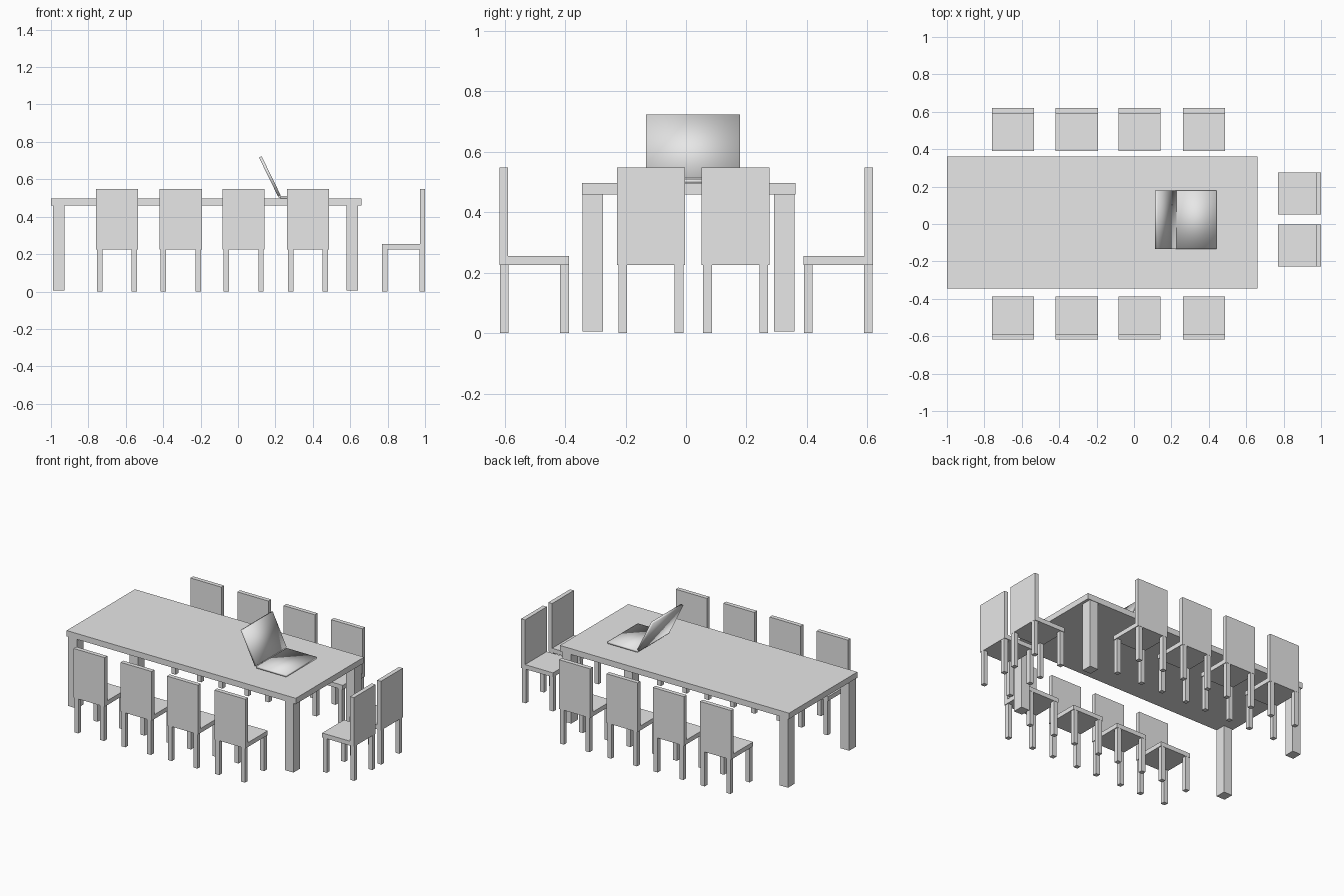
import bpy
import bmesh
import math
from mathutils import Matrix, Vector

default = bpy.data.objects.get("Cube")
if default:
    bpy.data.objects.remove(default, do_unlink=True)

grey = bpy.data.materials.new("plain grey")
grey.use_nodes = True
GREY = (0.8, 0.8, 0.8, 1)
grey.diffuse_color = GREY
grey.node_tree.nodes["Principled BSDF"].inputs["Base Color"].default_value = GREY


def add_box(bm, low, high):
    """Add a box spanning two opposite corners."""
    low, high = Vector(low), Vector(high)
    size = Matrix.Diagonal((*(high - low), 1))
    bmesh.ops.create_cube(bm, size=1, matrix=Matrix.Translation((low + high) / 2) @ size)


def make_mesh(name, bm, smooth=False):
    bmesh.ops.recalc_face_normals(bm, faces=bm.faces)
    for face in bm.faces:
        face.smooth = smooth
    mesh = bpy.data.meshes.new(name)
    bm.to_mesh(mesh)
    bm.free()
    mesh.materials.append(grey)
    return mesh


def place(name, mesh, location=(0, 0, 0), turn=0):
    obj = bpy.data.objects.new(name, mesh)
    obj.location = location
    obj.rotation_euler.z = turn
    bpy.context.collection.objects.link(obj)
    return obj


def box_object(name, low, high, smooth=False):
    bm = bmesh.new()
    add_box(bm, low, high)
    return place(name, make_mesh(name, bm, smooth))


# Table top and four square legs
box_object("table_top", (-1, -0.345, 0.459), (0.66, 0.362, 0.497))
for side, x in (("right", -0.99), ("left", 0.58)):
    for end, y in (("front", -0.343), ("back", 0.291)):
        box_object(f"table_leg_{end}_{side}", (x, y, 0.005), (x + 0.062, y + 0.068, 0.459))

# One chair, facing +y, shared by every seat place
W, D = 0.1125, 0.115
BACK, LEG = 0.028, 0.029
SEAT_LOW, SEAT_HIGH, TOP = 0.226, 0.255, 0.548
bm = bmesh.new()
add_box(bm, (-W, -D, SEAT_LOW), (W, -D + BACK, TOP))
add_box(bm, (-W, -D + BACK, SEAT_LOW), (W, D, SEAT_HIGH))
for x in (-W + 0.005, W - 0.005 - LEG):
    for y in (-D + 0.001, D - 0.001 - LEG):
        add_box(bm, (x, y, 0), (x + LEG, y + LEG, SEAT_LOW))
chair = make_mesh("chair", bm)

# Chairs along both long sides and at the left end
for i, x in enumerate((-0.647, -0.306, 0.03, 0.374), 1):
    place(f"front_chair_{i}", chair, (x, -0.502, 0))
    place(f"back_chair_{i}", chair, (x, 0.504, 0), math.pi)
for i, y in enumerate((-0.116, 0.164), 1):
    place(f"end_chair_{i}", chair, (0.885, y, 0), math.pi / 2)

# Laptop base, with soft shading
Y0, Y1 = -0.133, 0.179
box_object("laptop_base", (0.227, Y0, 0.497), (0.442, Y1, 0.51), True)

# Laptop screen: a leaning slab extruded across the base
profile = ((0.112, 0.717), (0.126, 0.724), (0.228, 0.515), (0.214, 0.508))
bm = bmesh.new()
slab = bm.faces.new([bm.verts.new((x, Y0, z)) for x, z in profile])
extruded = bmesh.ops.extrude_face_region(bm, geom=[slab])["geom"]
bmesh.ops.translate(bm, vec=(0, Y1 - Y0, 0),
                    verts=[v for v in extruded if isinstance(v, bmesh.types.BMVert)])
place("laptop_screen", make_mesh("laptop_screen", bm, True))

# Hinge barrel between base and screen
bm = bmesh.new()
bmesh.ops.create_cone(bm, cap_ends=True, segments=12, radius1=0.006, radius2=0.006, depth=0.17,
                      matrix=Matrix.Translation((0.223, 0.023, 0.507))
                      @ Matrix.Rotation(math.pi / 2, 4, "X"))
place("laptop_hinge", make_mesh("laptop_hinge", bm))
